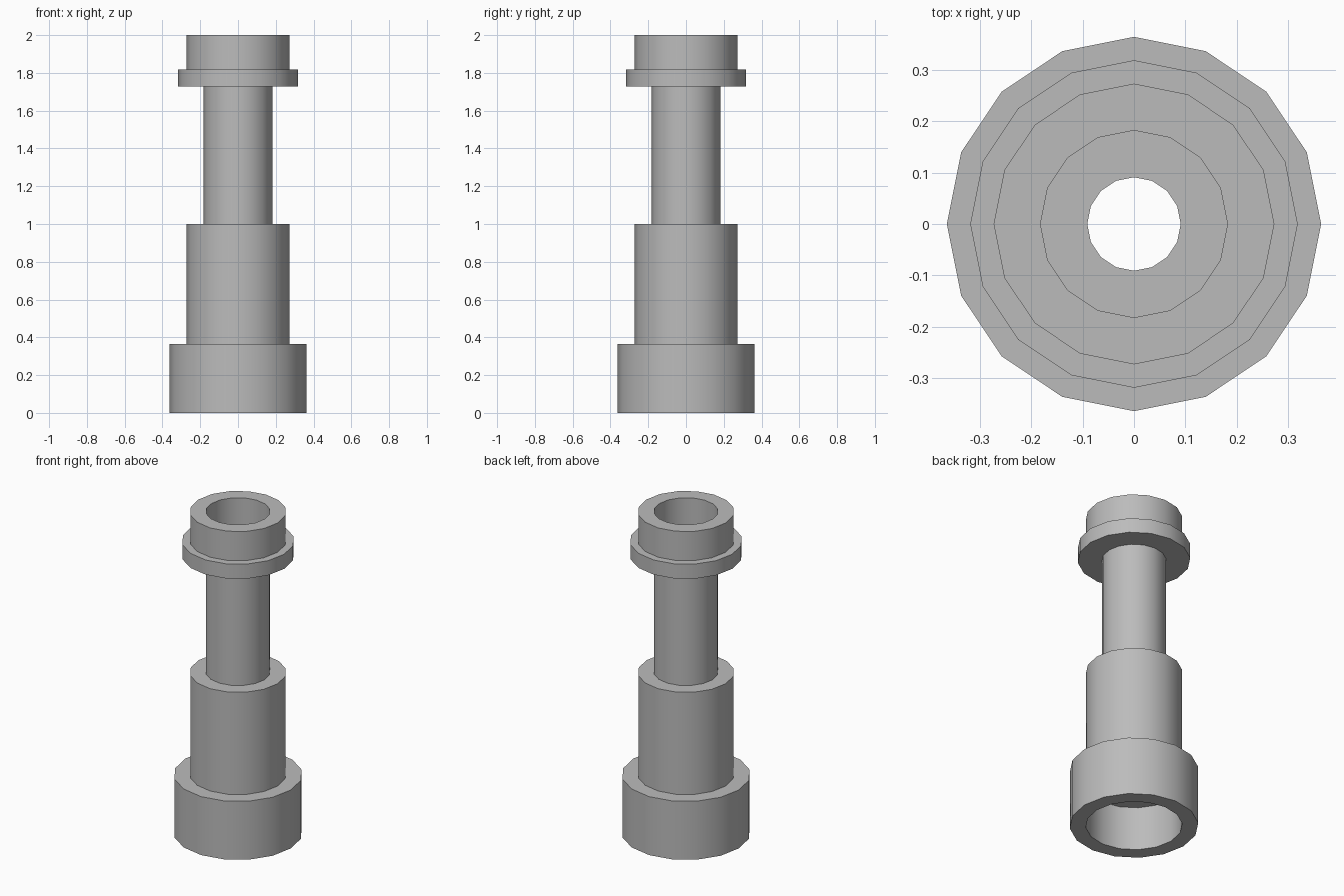
import bpy
import bmesh
from math import cos, sin, tau, radians

SIDES = 16
UNIT = 1 / 11  # the design sits on a regular module

cube = bpy.data.objects.get("Cube")
if cube:
    bpy.data.objects.remove(cube, do_unlink=True)

GREY = (0.5, 0.5, 0.5, 1)
grey = bpy.data.materials.new("plain grey")
grey.use_nodes = True
grey.diffuse_color = GREY
grey.node_tree.nodes["Principled BSDF"].inputs["Base Color"].default_value = GREY


def lathe(name, profile):
    """Turn a (radius, height) profile around z; outside walls run upward."""
    bm = bmesh.new()
    rings = []
    for r, z in profile:
        rings.append([bm.verts.new((r * UNIT * cos(tau * k / SIDES),
                                    r * UNIT * sin(tau * k / SIDES),
                                    z * UNIT)) for k in range(SIDES)])
    for low, high in zip(rings, rings[1:]):
        for k in range(SIDES):
            n = (k + 1) % SIDES
            bm.faces.new((low[k], low[n], high[n], high[k]))
    mesh = bpy.data.meshes.new(name)
    bm.to_mesh(mesh)
    bm.free()
    mesh.materials.append(grey)
    obj = bpy.data.objects.new(name, mesh)
    bpy.context.collection.objects.link(obj)
    bpy.ops.object.select_all(action="DESELECT")
    obj.select_set(True)
    bpy.context.view_layer.objects.active = obj
    bpy.ops.object.shade_smooth_by_angle(angle=radians(40))
    return obj


# Wide hollow cup at the bottom
lathe("base_cup", [(1, 3), (3, 3), (3, 0), (4, 0), (4, 4), (3, 4)])
# Thick lower barrel with its shoulder
lathe("lower_barrel", [(3, 4), (3, 11), (2, 11)])
# Slim upper barrel
lathe("upper_barrel", [(2, 11), (2, 19)])
# Flange under the eyepiece
lathe("collar", [(2, 19), (3.5, 19), (3.5, 20), (3, 20)])
# Hollow ring on top with a recessed floor
lathe("eyepiece", [(3, 20), (3, 22), (2, 22), (2, 20), (1, 20)])
# Narrow hole through the whole length
lathe("bore", [(1, 20), (1, 3)])
